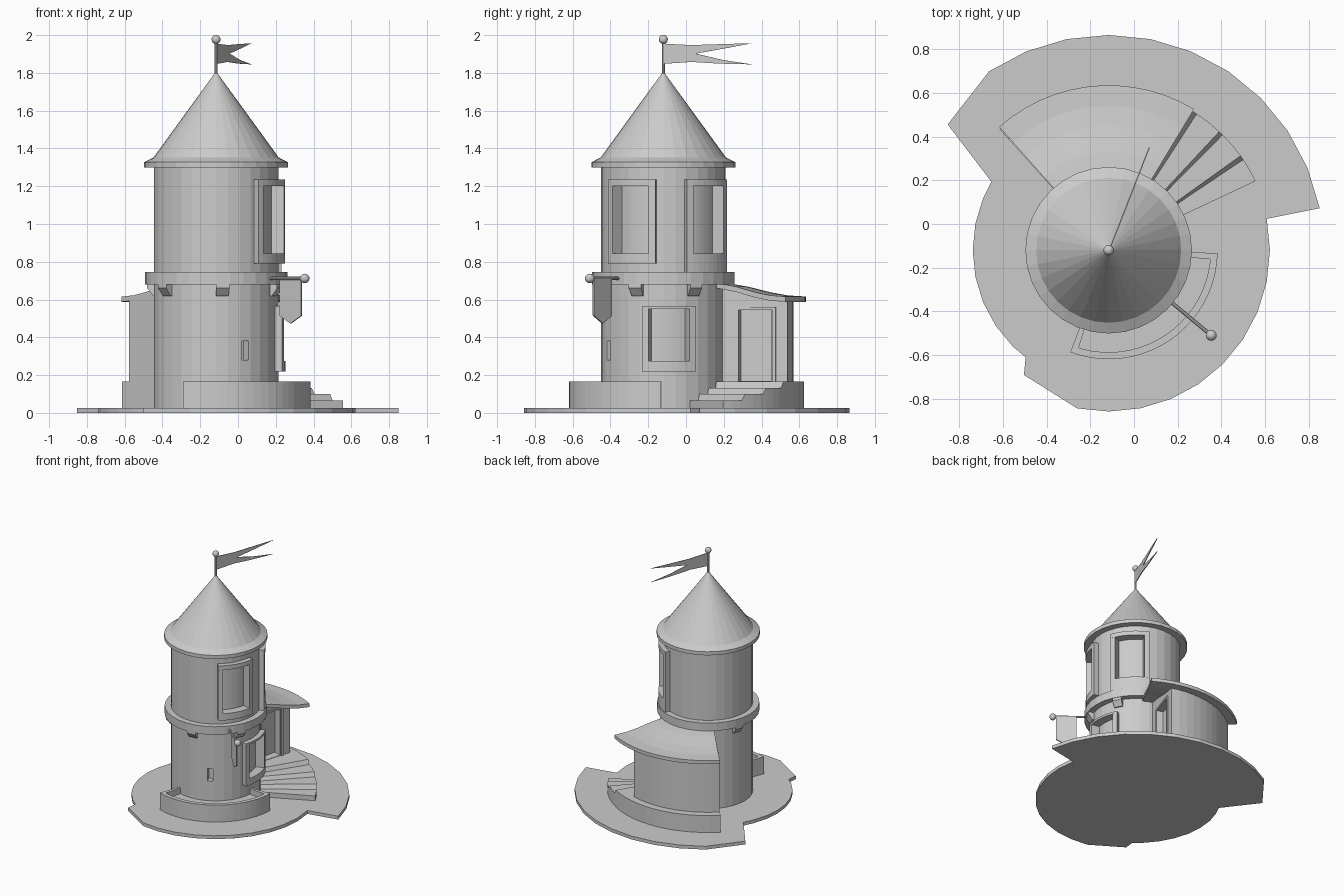
import bpy, bmesh, math
from mathutils import Vector

if "Cube" in bpy.data.objects:
    bpy.data.objects.remove(bpy.data.objects["Cube"])

CX, CY = -0.116, -0.12          # tower axis
mat = bpy.data.materials.new("stone grey")
mat.diffuse_color = (0.6, 0.6, 0.6, 1)
mat.use_nodes = True
mat.node_tree.nodes["Principled BSDF"].inputs["Base Color"].default_value = mat.diffuse_color


def polar(r, a, z):
    t = math.radians(a)
    return Vector((CX + r * math.cos(t), CY + r * math.sin(t), z))


def finish(name, bm):
    bmesh.ops.remove_doubles(bm, verts=bm.verts, dist=1e-5)
    bmesh.ops.recalc_face_normals(bm, faces=bm.faces)
    me = bpy.data.meshes.new(name)
    bm.to_mesh(me)
    bm.free()
    ob = bpy.data.objects.new(name, me)
    bpy.context.collection.objects.link(ob)
    me.materials.append(mat)
    return ob


def wedge(name, prof, a0=0, a1=360, step=5.7, slant=0):
    """Sweep an (r, z) outline round the tower axis; slant leans the first end."""
    full = a1 - a0 >= 360
    n = 32 if full else max(1, math.ceil((a1 - a0) / step))
    zlow = min(z for r, z in prof)
    bm = bmesh.new()
    rings = []
    for i in range(n if full else n + 1):
        a = a0 + (a1 - a0) * i / n
        rings.append([bm.verts.new(polar(r, a + (slant if i == 0 and z > zlow else 0), z))
                      for r, z in prof])
    m = len(prof)
    for i in range(n):
        p, q = rings[i], rings[(i + 1) % len(rings)]
        for j in range(m):
            k = (j + 1) % m
            if prof[j][0] == 0 and prof[k][0] == 0:
                continue
            bm.faces.new((p[j], p[k], q[k], q[j]))
    if not full:
        bm.faces.new(rings[0])
        bm.faces.new(rings[-1])
    bmesh.ops.dissolve_degenerate(bm, dist=1e-6, edges=bm.edges)
    return finish(name, bm)


def block(name, r0, r1, a0, a1, z0, z1, **kw):
    return wedge(name, [(r0, z0), (r1, z0), (r1, z1), (r0, z1)], a0, a1, **kw)


def plate(name, pts, offset):
    """Extrude a flat polygon by an offset vector."""
    bm = bmesh.new()
    a = [bm.verts.new(p) for p in pts]
    b = [bm.verts.new(p + offset) for p in pts]
    bm.faces.new(a)
    bm.faces.new(b)
    for i in range(len(a)):
        j = (i + 1) % len(a)
        bm.faces.new((a[i], a[j], b[j], b[i]))
    return finish(name, bm)


def rod(name, p, q, r):
    bm = bmesh.new()
    d = q - p
    bmesh.ops.create_cone(bm, cap_ends=True, segments=10, radius1=r, radius2=r, depth=d.length)
    ob = finish(name, bm)
    ob.location = (p + q) / 2
    ob.rotation_euler = d.to_track_quat('Z', 'Y').to_euler()


def ball(name, p, r):
    bm = bmesh.new()
    bmesh.ops.create_uvsphere(bm, u_segments=16, v_segments=10, radius=r)
    finish(name, bm).location = p


def cut(ob, cutter):
    cutter.hide_render = True
    mod = ob.modifiers.new("cut", 'BOOLEAN')
    mod.operation, mod.solver, mod.object = 'DIFFERENCE', 'EXACT', cutter
    bpy.context.view_layer.objects.active = ob
    bpy.ops.object.modifier_apply(modifier=mod.name)
    bpy.data.objects.remove(cutter)


# stepped ground slab
outline = [(0.985, 11.25 * i) for i in range(1, 12)] + [(0.935, 142)]
outline += [(0.622, 149.7)] + [(0.622, 11.25 * i) for i in range(14, 21)] + [(0.62, 232.2), (0.69, 235.8)]
outline += [(0.738, 11.25 * i) for i in range(23, 34)]
plate("ground_slab", [polar(r, a, 0) for r, a in outline], Vector((0, 0, 0.027)))

# tower body with recessed windows
body = wedge("tower_body", [(0, 0.02), (0.33, 0.02), (0.33, 1.31), (0, 1.31)])
windows = [("upper_window", -29.5, 0.79, 0.845, 1.2, 1.235),
           ("balcony_window", 43, 0.74, 0.845, 1.2, 1.235),
           ("lower_window", 5, 0.22, 0.275, 0.55, 0.567)]
for name, c, z0, z1, z2, z3 in windows:
    cut(body, block("cutter", 0.30, 0.5, c - 17.3, c + 17.3, z1, z2))
    block(name + "_sill", 0.315, 0.368, c - 23, c + 23, z0, z1)
    block(name + "_lintel", 0.315, 0.368, c - 23, c + 23, z2, z3)
    block(name + "_jamb_a", 0.315, 0.368, c - 23, c - 17.3, z1, z2)
    block(name + "_jamb_b", 0.315, 0.368, c + 17.3, c + 23, z1, z2)
cut(body, block("cutter", 0.28, 0.5, -65.5, -58.5, 0.28, 0.38))

# string course and its brackets
wedge("middle_ring", [(0.31, 0.68), (0.377, 0.68), (0.377, 0.745), (0.31, 0.745)])
for a in (-140.6, -84.4, -24, 28.1, 163.1):
    wedge("bracket", [(0.31, 0.62), (0.34, 0.62), (0.372, 0.66), (0.372, 0.685), (0.31, 0.685)],
          a - 5.5, a + 5.5, step=12)

# conical roof with flared eaves
wedge("tower_roof", [(0, 1.298), (0.381, 1.298), (0.381, 1.327), (0.332, 1.352), (0.006, 1.8), (0, 1.8)])

# flagpole, finial and swallow-tail flag
rod("flagpole", polar(0, 0, 1.77), polar(0, 0, 1.97), 0.008)
ball("flagpole_ball", polar(0, 0, 1.977), 0.024)
fl = 68.7
flag = [(0, 1.955), (0.16, 1.947), (0.32, 1.952), (0.505, 1.957), (0.34, 1.928), (0.185, 1.902),
        (0.34, 1.868), (0.505, 1.845), (0.32, 1.849), (0.16, 1.858), (0, 1.848)]
plate("flag", [polar(r, fl, z) for r, z in flag], Vector((0.005, -0.002, 0)))

# hanging banner on a side pole
ba = -39.7
rod("banner_pole", polar(0.32, ba, 0.712), polar(0.61, ba, 0.712), 0.009)
ball("banner_pole_ball", polar(0.61, ba, 0.712), 0.025)
plate("banner", [polar(r, ba, z) for r, z in
                 [(0.435, 0.712), (0.585, 0.712), (0.585, 0.515), (0.51, 0.473), (0.435, 0.515)]],
      Vector((0.006, 0.007, 0)))

# rear annex: platform, walls, recessed door, sloping roof
block("annex_platform", 0.3, 0.745, 58.8, 132, 0.02, 0.165)
walls = wedge("annex_walls", [(0.31, 0.16), (0.688, 0.16), (0.688, 0.6), (0.6, 0.615),
                              (0.45, 0.65), (0.31, 0.67)], 72.5, 132)
cut(walls, block("cutter", 0.42, 0.605, 60, 79, 0.168, 0.545, step=30))
for r0, r1, z0, z1 in ((0.4, 0.42, 0.165, 0.56), (0.605, 0.625, 0.165, 0.56), (0.42, 0.605, 0.545, 0.56)):
    block("door_frame", r0, r1, 71.6, 73, z0, z1)
top = [(0.31, 0.692), (0.45, 0.668), (0.57, 0.638), (0.66, 0.622), (0.755, 0.616)]
wedge("annex_roof", top + [(r, z - 0.028) for r, z in reversed(top)], 58.8, 131.6)

# curved stairs, leaning risers
for i, (a0, a1, z) in enumerate([(47, 60, 0.132), (35.6, 48, 0.1), (25.2, 37, 0.066)]):
    block("step_%d" % (i + 1), 0.3, 0.743, a0, a1, 0.02, z)
for a, z0, z1 in ((58.8, 0.132, 0.165), (47, 0.1, 0.132), (35.6, 0.066, 0.1)):
    block("riser", 0.3, 0.743, a - 1.7, a + 0.3, z0 - 0.001, z1 - 0.0005, step=30, slant=1.7)

# curved planter wall in front
P0, P1 = -110.6, -1.5
block("planter_wall", 0.467, 0.499, P0, P1, 0.02, 0.165)
block("planter_end_left", 0.3, 0.48, P0, P0 + 3.6, 0.02, 0.165)
block("planter_end_right", 0.3, 0.48, P1 - 3.6, P1, 0.02, 0.165)
block("planter_soil", 0.3, 0.48, P0 + 1, P1 - 1, 0.02, 0.12)
